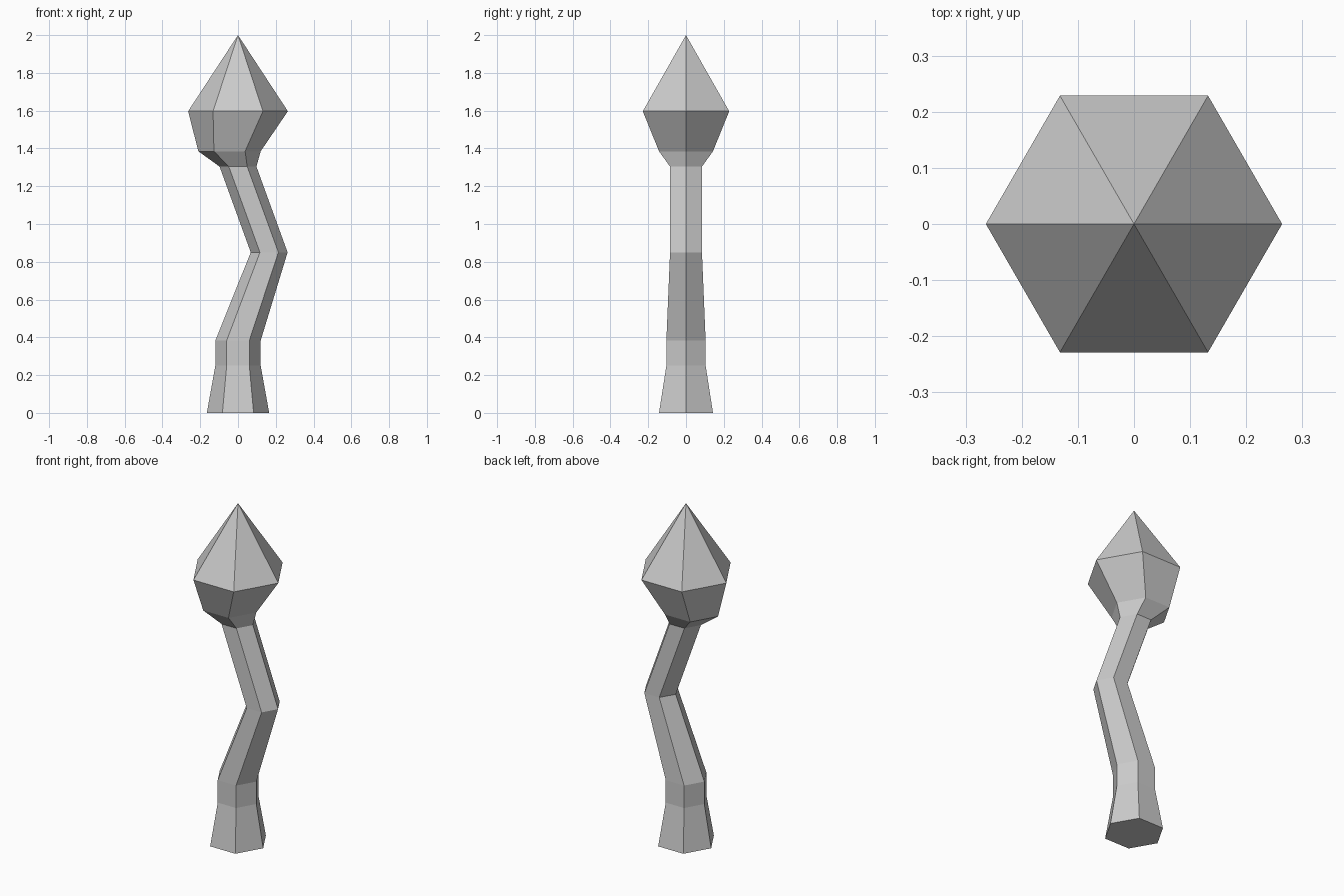
import bpy, bmesh
from math import cos, sin, tau

if "Cube" in bpy.data.objects:
    bpy.data.objects.remove(bpy.data.objects["Cube"])

SIDES = 6

# Hexagonal rings from foot to bud: (height, x offset, radius)
RINGS = [
    (0.0, 0.0, 0.165),       # flared foot
    (0.25, 0.0, 0.12),
    (0.383, 0.0, 0.12),      # straight collar
    (0.85, 0.165, 0.0975),   # bend of the stem
    (1.304, 0.0, 0.0975),    # neck under the bud
    (1.385, -0.045, 0.165),  # lopsided bud base
    (1.597, 0.0, 0.264),     # widest part of the bud
]
TIP = (0.0, 0.0, 2.0)


def add_ring(bm, z, cx, r):
    return [bm.verts.new((cx + r * cos(tau * i / SIDES), r * sin(tau * i / SIDES), z))
            for i in range(SIDES)]


bm = bmesh.new()
rings = [add_ring(bm, *ring) for ring in RINGS]

# Foot underside
bm.faces.new(rings[0][::-1])

# Side panels of stem and bud
for low, high in zip(rings, rings[1:]):
    for i in range(SIDES):
        j = (i + 1) % SIDES
        bm.faces.new((low[i], low[j], high[j], high[i]))

# Pointed tip
tip = bm.verts.new(TIP)
for i in range(SIDES):
    bm.faces.new((rings[-1][i], rings[-1][(i + 1) % SIDES], tip))

bmesh.ops.recalc_face_normals(bm, faces=bm.faces)
mesh = bpy.data.meshes.new("budded_stem")
bm.to_mesh(mesh)
bm.free()
bpy.context.collection.objects.link(bpy.data.objects.new("budded_stem", mesh))
